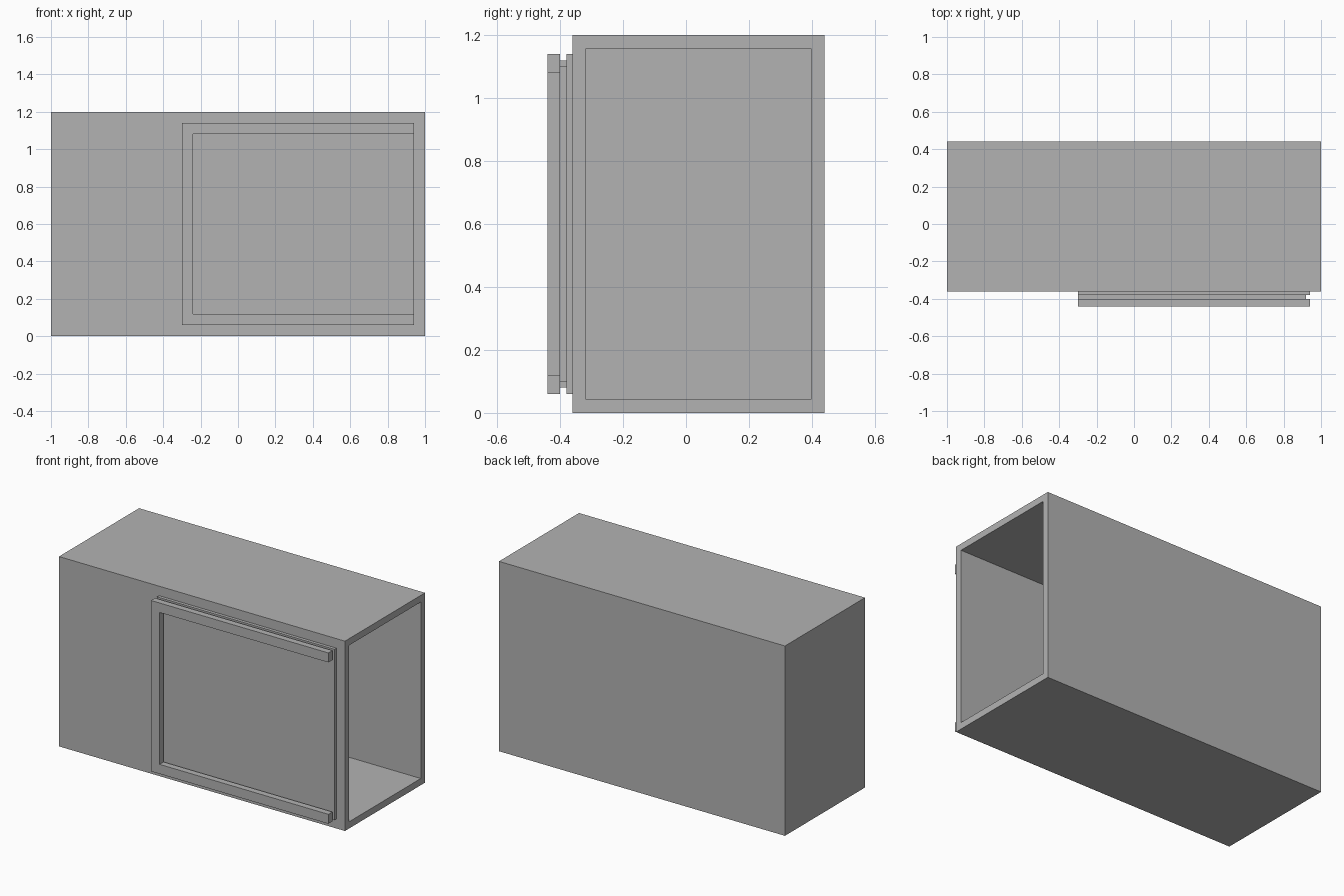
import bpy
import bmesh

cube = bpy.data.objects.get("Cube")
if cube:
    bpy.data.objects.remove(cube, do_unlink=True)

grey = bpy.data.materials.new("plain grey")
grey.use_nodes = True
COLOUR = (0.45, 0.45, 0.45, 1)
grey.diffuse_color = COLOUR
grey.node_tree.nodes["Principled BSDF"].inputs["Base Color"].default_value = COLOUR

WALL = 0.06


def prism(name, outline, y_front, y_back):
    """Extrude an outline in the xz plane from y_front to y_back."""
    bm = bmesh.new()
    face = bm.faces.new([bm.verts.new((x, y_front, z)) for x, z in outline])
    moved = bmesh.ops.extrude_face_region(bm, geom=[face], use_keep_orig=True)["geom"]
    verts = [v for v in moved if isinstance(v, bmesh.types.BMVert)]
    bmesh.ops.translate(bm, verts=verts, vec=(0, y_back - y_front, 0))
    bmesh.ops.recalc_face_normals(bm, faces=bm.faces[:])
    return finish(name, bm)


def finish(name, bm):
    mesh = bpy.data.meshes.new(name)
    bm.to_mesh(mesh)
    bm.free()
    mesh.materials.append(grey)
    obj = bpy.data.objects.new(name, mesh)
    bpy.context.collection.objects.link(obj)
    return obj


def rectangle(x0, x1, z0, z1):
    return [(x0, z0), (x1, z0), (x1, z1), (x0, z1)]


def channel(x0, x1, z0, z1, t):
    """C-shaped outline, open towards +x, with bars of width t."""
    return [(x0, z0), (x1, z0), (x1, z0 + t), (x0 + t, z0 + t),
            (x0 + t, z1 - t), (x1, z1 - t), (x1, z1), (x0, z1)]


# Case: a box hollowed out from its open +x end
case = prism("case", rectangle(-1, 1, 0, 1.2), -0.36, 0.44)
bm = bmesh.new()
bm.from_mesh(case.data)
end = max(bm.faces, key=lambda f: f.calc_center_median().x)
bmesh.ops.inset_region(bm, faces=[end], thickness=WALL)
moved = bmesh.ops.extrude_face_region(bm, geom=[end])["geom"]
bmesh.ops.delete(bm, geom=[end], context="FACES_ONLY") if end.is_valid else None
bmesh.ops.translate(bm, verts=[v for v in moved if isinstance(v, bmesh.types.BMVert)],
                    vec=(2 * WALL - 2 + -WALL, 0, 0))
bmesh.ops.recalc_face_normals(bm, faces=bm.faces[:])
bm.to_mesh(case.data)
bm.free()

# Slide holder on the front: back plate, thin spacer and front frame
prism("holder_back_plate", rectangle(-0.3, 0.94, 0.06, 1.14), -0.38, -0.36)
prism("holder_spacer", channel(-0.3, 0.92, 0.08, 1.12, 0.02), -0.40, -0.38)
prism("holder_front_frame", channel(-0.3, 0.94, 0.06, 1.14, WALL), -0.44, -0.40)
